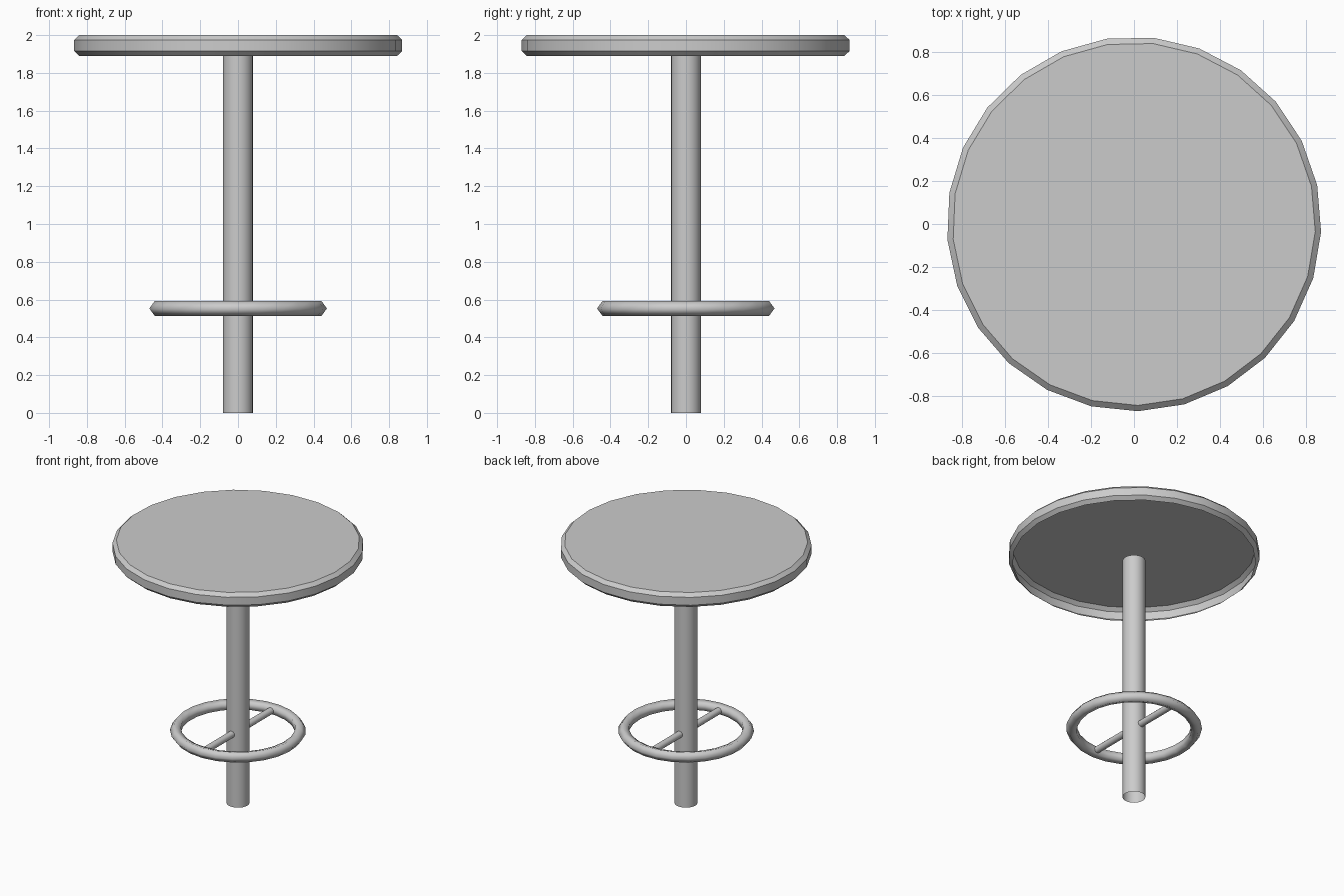
import bpy, bmesh, math
from math import sin, cos, pi, radians

if "Cube" in bpy.data.objects:
    bpy.data.objects.remove(bpy.data.objects["Cube"])


def revolve(name, profile, sides, start=0.0, closed=False):
    """Spin an (r, z) profile around z; closed joins the profile into a tube."""
    bm = bmesh.new()
    rings = [[bm.verts.new((r * cos(start + 2 * pi * i / sides),
                            r * sin(start + 2 * pi * i / sides), z))
              for i in range(sides)] for r, z in profile]
    pairs = list(zip(rings, rings[1:]))
    if closed:
        pairs.append((rings[-1], rings[0]))
    for a, b in pairs:
        for i in range(sides):
            j = (i + 1) % sides
            bm.faces.new((a[i], a[j], b[j], b[i]))
    return bm, rings


def finish(name, bm, angle):
    me = bpy.data.meshes.new(name)
    bm.to_mesh(me)
    bm.free()
    ob = bpy.data.objects.new(name, me)
    bpy.context.collection.objects.link(ob)
    bpy.ops.object.select_all(action='DESELECT')
    ob.select_set(True)
    bpy.context.view_layer.objects.active = ob
    bpy.ops.object.shade_smooth_by_angle(angle=radians(angle))
    return ob


# Table top: bevelled 25-sided shell, open underneath
bm, rings = revolve("table_top", [(0.843, 1.89), (0.87, 1.915),
                                  (0.87, 1.975), (0.843, 2.0)],
                    25, radians(-88.8))
bm.faces.new(rings[-1])
finish("table_top", bm, 30)

# Pole: open tube stopping level with the lower rim of the top
bm, _ = revolve("pole", [(0.079, 0.0), (0.079, 1.89)], 25, radians(-88.8))
finish("pole", bm, 30)

# Foot ring: torus with a five-sided section
section = [(0.43 + 0.041 * cos(2 * pi * k / 5), 0.553 - 0.041 * sin(-2 * pi * k / 5))
           for k in range(5)]
bm, _ = revolve("foot_ring", section, 25, radians(-88.8), closed=True)
finish("foot_ring", bm, 80)

# Crossbar: runs front to back through the pole into the ring
bm, _ = revolve("crossbar", [(0.025, -0.41), (0.025, 0.41)], 12)
bar = finish("crossbar", bm, 40)
bar.rotation_euler.x = pi / 2
bar.location.z = 0.553
